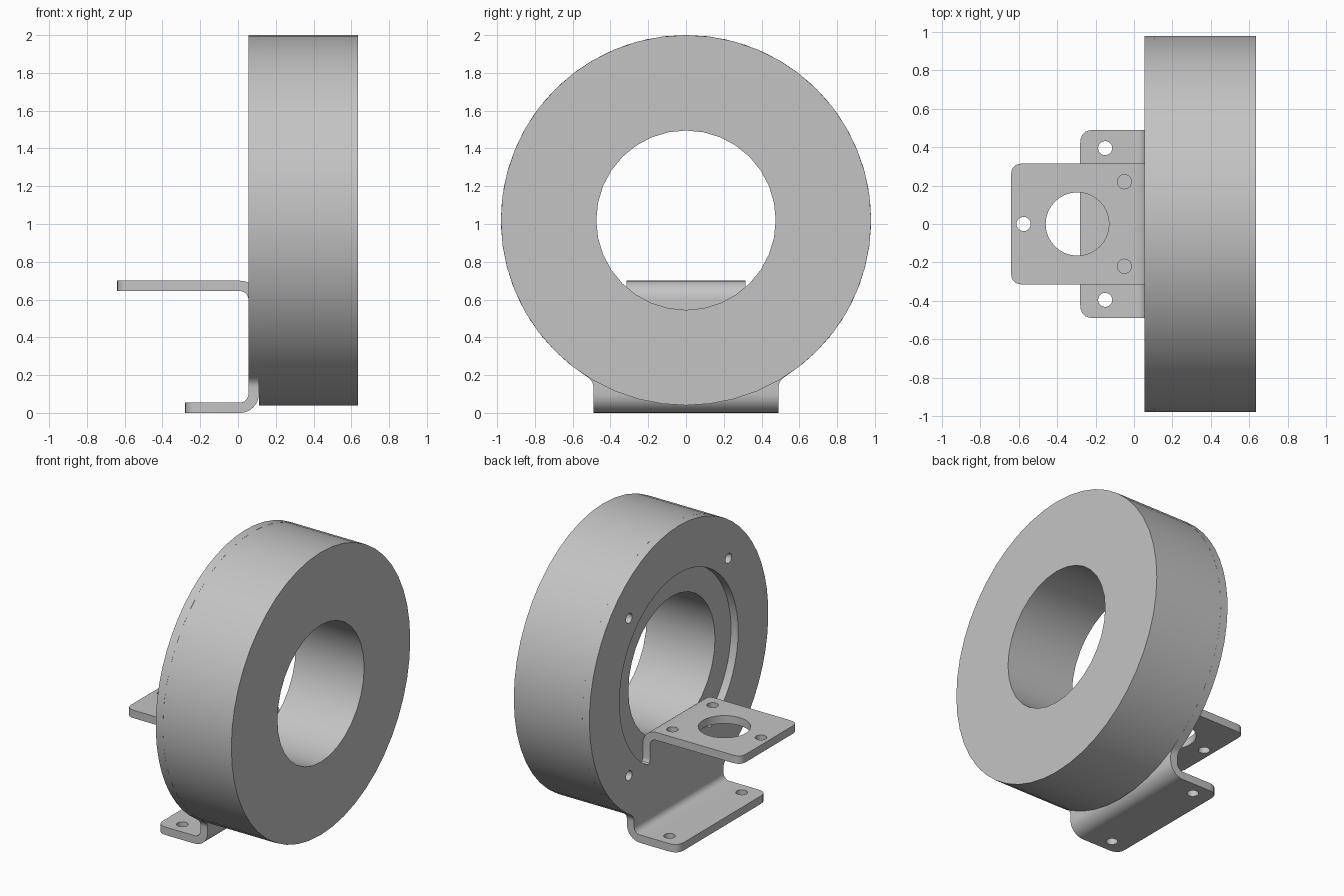
import bpy, bmesh
from math import pi, cos, sin, acos, sqrt
from mathutils import Matrix, Vector

if "Cube" in bpy.data.objects:
    bpy.data.objects.remove(bpy.data.objects["Cube"])

CZ = 1.02            # height of the ring axis
R_OUT, R_BORE, R_WINDOW = 0.98, 0.475, 0.65
T = 0.055            # sheet thickness
BX, R_IN = 0.01, 0.045   # bend axis and inner bend radius
LOW_BEND, HIGH_BEND = 0.1, 0.6
FOOT_W, TAB_W = 0.49, 0.315

grey = bpy.data.materials.new("light_grey_metal")
grey.use_nodes = True
COLOUR = (0.55, 0.55, 0.55, 1)
grey.diffuse_color = COLOUR
grey.node_tree.nodes["Principled BSDF"].inputs["Base Color"].default_value = COLOUR


def circle(cx, cy, r, n=20):
    return [(cx + r * cos(2 * pi * i / n), cy + r * sin(2 * pi * i / n)) for i in range(n)]


def round_corner(a, c, b, n=5):
    """Curve from a to b, pulled towards corner c."""
    a, b, c = Vector(a), Vector(b), Vector(c)
    return [tuple(a * (1 - t) ** 2 + c * 2 * t * (1 - t) + b * t * t)
            for t in (i / n for i in range(n + 1))]


def add_sheet(bm, loops, thickness, matrix):
    """Fill nested outlines, thicken them and add the result to bm."""
    cu = bpy.data.curves.new("outline", "CURVE")
    cu.dimensions, cu.fill_mode, cu.extrude = "2D", "BOTH", thickness / 2
    for pts in loops:
        sp = cu.splines.new("POLY")
        sp.points.add(len(pts) - 1)
        for p, (u, v) in zip(sp.points, pts):
            p.co = (u, v, 0, 1)
        sp.use_cyclic_u = True
    ob = bpy.data.objects.new("outline", cu)
    me = bpy.data.meshes.new_from_object(ob)
    me.transform(matrix)
    bm.from_mesh(me)
    bpy.data.objects.remove(ob)
    bpy.data.curves.remove(cu)
    bpy.data.meshes.remove(me)


def finish(bm, name):
    bmesh.ops.remove_doubles(bm, verts=bm.verts, dist=0.0005)
    # open the sheet ends where they run into a bend
    inner = [f for f in bm.faces
             if any(all(abs(v.co[k] - at) < 0.0005 for v in f.verts)
                    for k, at in ((2, LOW_BEND), (2, HIGH_BEND), (0, BX)))]
    bmesh.ops.delete(bm, geom=inner, context="FACES")
    bmesh.ops.recalc_face_normals(bm, faces=bm.faces)
    me = bpy.data.meshes.new(name)
    bm.to_mesh(me)
    bm.free()
    me.materials.clear()
    me.materials.append(grey)
    for p in me.polygons:
        p.material_index = 0
    ob = bpy.data.objects.new(name, me)
    bpy.context.collection.objects.link(ob)
    bpy.ops.object.select_all(action="DESELECT")
    ob.select_set(True)
    bpy.context.view_layer.objects.active = ob
    bpy.ops.object.shade_smooth_by_angle(angle=pi / 6)


def upright(x):
    """Outline (y, z) placed in the plane at x."""
    return Matrix(((0, 0, 1, x), (1, 0, 0, 0), (0, 1, 0, 0), (0, 0, 0, 1)))


def arc_with_leg(r, half_w, end_z, out, drop, n=48):
    """Circle broken at the bottom by a straight leg with filleted roots."""
    y0 = half_w + out
    a = acos(y0 / r)
    pts = [(r * cos(t), CZ + r * sin(t)) for t in
           (-a + (pi + 2 * a) * i / n for i in range(n + 1))]
    root = CZ - sqrt(r * r - half_w ** 2)
    left = round_corner(pts[-1], (-half_w, root), (-half_w, root + drop))
    right = [(-y, z) for y, z in reversed(left)]
    return pts[:-1] + left + [(-half_w, end_z), (half_w, end_z)] + right[:-1]


def flange(x_end, half_w, r):
    """Plate outline (x, y) with two rounded free corners."""
    low = round_corner((x_end + r, -half_w), (x_end, -half_w), (x_end, -half_w + r))
    return [(BX, half_w), (BX, -half_w)] + low + [(x, -y) for x, y in reversed(low)]


def add_bend(bm, z, half_w, sign):
    """Quarter bend from the face plate to a flange, open at both ends."""
    rows = []
    for i in range(9):
        t = pi / 2 * i / 8
        rows.append([bm.verts.new((BX + r * cos(t), y, z + sign * r * sin(t)))
                     for r, y in ((R_IN, -half_w), (R_IN + T, -half_w),
                                  (R_IN + T, half_w), (R_IN, half_w))])
    for a, b in zip(rows, rows[1:]):
        for k in range(4):
            m = (k + 1) % 4
            bm.faces.new((a[k], a[m], b[m], b[k]))


# Thick ring body
FACE_X = BX + R_IN + T
RING_T = 0.635 - FACE_X
bm = bmesh.new()
add_sheet(bm, [circle(0, CZ, R_OUT, 48), circle(0, CZ, R_BORE, 32)],
          RING_T, upright(FACE_X + RING_T / 2))
finish(bm, "ring_body")

# Bent sheet bracket: round face plate with window and bolt holes
bm = bmesh.new()
bolts = [circle(sy * 0.545, CZ + sz * 0.545, 0.034) for sy in (-1, 1) for sz in (-1, 1)]
add_sheet(bm, [arc_with_leg(R_OUT, FOOT_W, LOW_BEND, 0.04, -0.035),
               arc_with_leg(R_WINDOW, TAB_W, HIGH_BEND, 0.055, 0.055)] + bolts,
          T, upright(FACE_X - T / 2))

# Foot flange
add_bend(bm, LOW_BEND, FOOT_W, -1)
add_sheet(bm, [flange(-0.28, FOOT_W, 0.07)] + [circle(-0.15, s * 0.395, 0.037) for s in (-1, 1)],
          T, Matrix.Translation((0, 0, LOW_BEND - R_IN - T / 2)))

# Upper tab with large opening and three small holes
add_bend(bm, HIGH_BEND, TAB_W, 1)
add_sheet(bm, [flange(-0.64, TAB_W, 0.06), circle(-0.295, 0, 0.165, 32), circle(-0.575, 0, 0.037)]
          + [circle(-0.05, s * 0.22, 0.037) for s in (-1, 1)],
          T, Matrix.Translation((0, 0, HIGH_BEND + R_IN + T / 2)))
finish(bm, "bracket")
